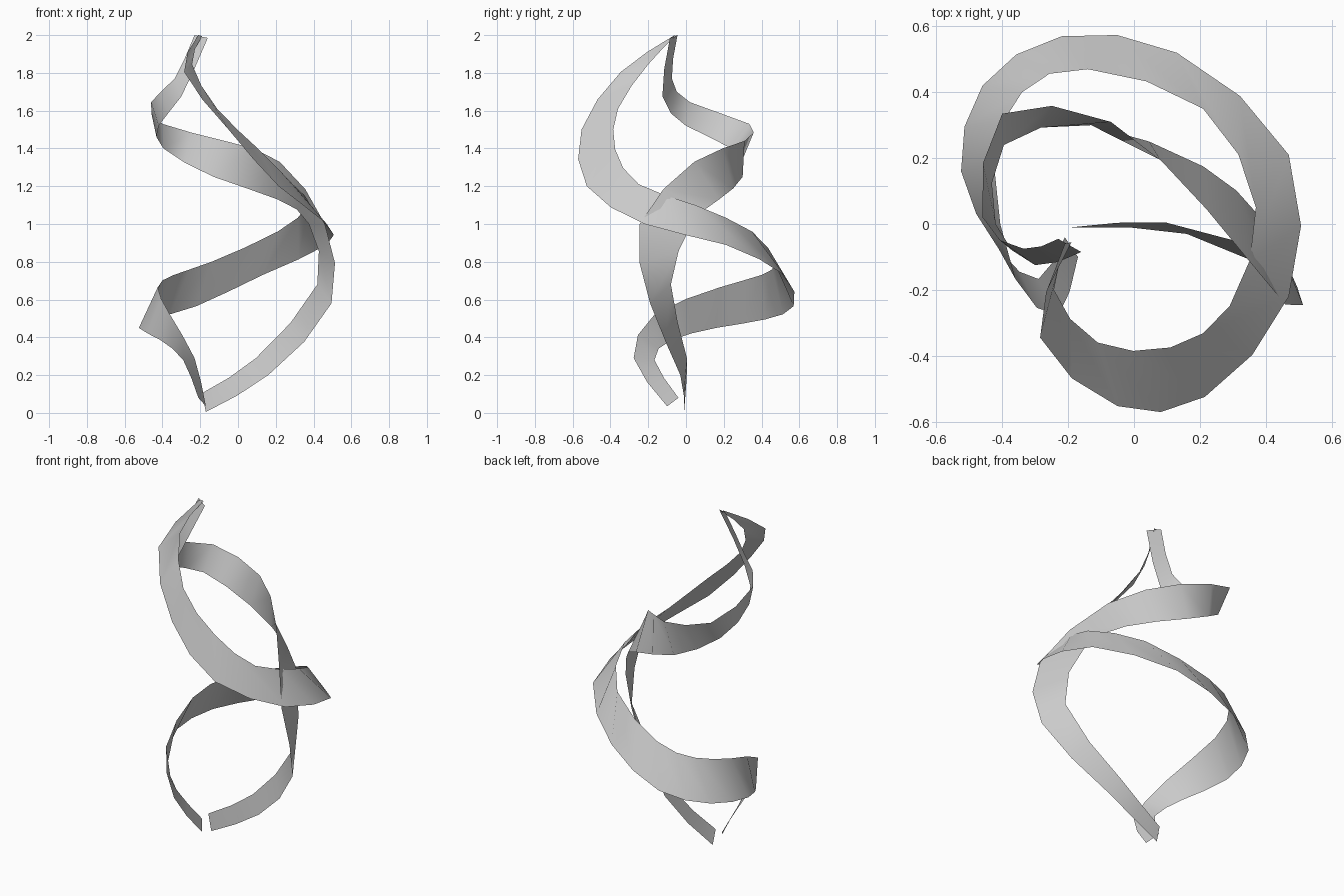
import bpy
from mathutils import Vector


def midpoint(p, i):
    """Catmull-Rom point halfway between p[i] and p[i + 1]."""
    a, b = p[i], p[i + 1]
    before = p[i - 1] if i > 0 else 2 * a - b
    after = p[i + 2] if i + 2 < len(p) else 2 * b - a
    return (9 * (a + b) - before - after) / 16


def smooth_edge(points):
    p = [Vector(c) for c in points]
    out = []
    for i in range(len(p) - 1):
        out += [p[i], midpoint(p, i)]
    return out + [p[-1]]


def ribbon(name, edge_a, edge_b):
    """Strip of quads between two spiralling edges."""
    a, b = smooth_edge(edge_a), smooth_edge(edge_b)
    n = len(a)
    faces = [(i, i + 1, n + i + 1, n + i) for i in range(n - 1)]
    mesh = bpy.data.meshes.new(name)
    mesh.from_pydata(a + b, [], faces)
    mesh.update()
    for poly in mesh.polygons:
        poly.use_smooth = True
    obj = bpy.data.objects.new(name, mesh)
    bpy.context.collection.objects.link(obj)
    return obj


# Wide outer ribbon: one and a half turns
ribbon(
    "outer_ribbon",
    [(-.21, -.04, .08), (-.29, -.167, .28), (-.41, -.077, .385),
     (-.525, .16, .45), (-.46, .42, .495), (-.22, .57, .565),
     (.13, .52, .73), (.47, .21, .89), (.47, -.22, 1.0),
     (.215, -.525, 1.2), (-.05, -.553, 1.5), (-.285, -.345, 1.805),
     (-.21, -.06, 2.0)],
    [(-.17, -.10, .035), (-.23, -.277, .29), (-.36, -.167, .52),
     (-.425, .18, .665), (-.34, .40, .73), (-.14, .47, .80),
     (.21, .35, .96), (.37, .05, 1.10), (.29, -.25, 1.21),
     (.11, -.375, 1.395), (-.11, -.36, 1.61), (-.243, -.20, 1.845),
     (-.19, -.055, 1.995)])

# Inner ribbon: rises straight, then twists round the back
ribbon(
    "inner_ribbon",
    [(-.17, -.01, .005), (.16, -.03, .20), (.495, -.19, .58),
     (.46, -.245, 1.0), (.22, .045, 1.33), (-.07, .31, 1.44),
     (-.40, .335, 1.53), (-.46, .02, 1.645), (-.335, -.075, 1.77),
     (-.23, -.045, 2.0)],
    [(-.19, -.01, .105), (.095, .005, .29), (.42, -.08, .68),
     (.375, .03, 1.0), (.21, .175, 1.13), (-.13, .30, 1.25),
     (-.395, .24, 1.40), (-.42, 0, 1.52), (-.30, -.125, 1.675),
     (-.16, -.085, 1.985)])
